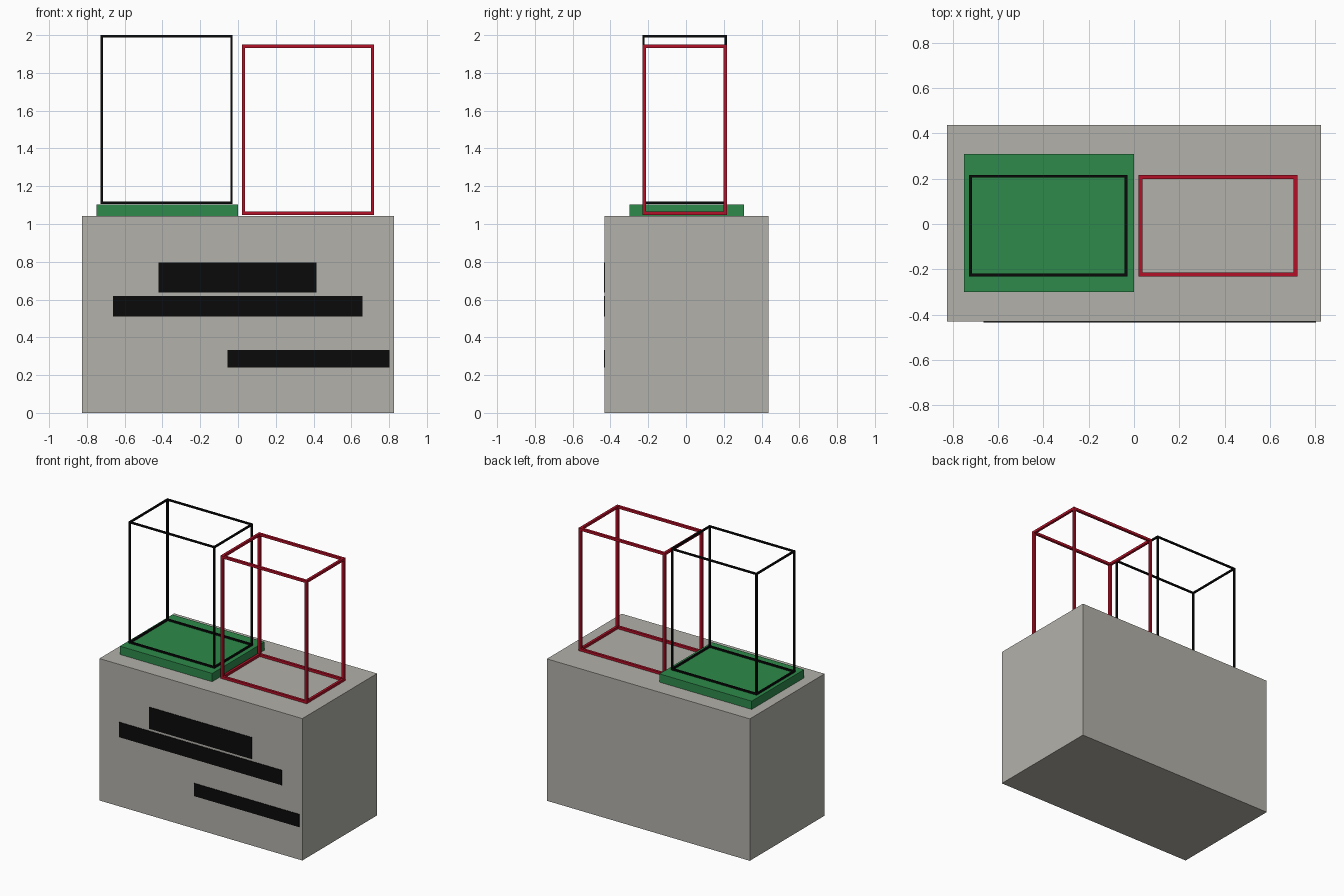
import bpy
import bmesh
from mathutils import Matrix, Vector

cube = bpy.data.objects.get("Cube")
if cube:
    bpy.data.objects.remove(cube, do_unlink=True)


def material(name, rgb):
    mat = bpy.data.materials.new(name)
    mat.use_nodes = True
    mat.diffuse_color = (*rgb, 1)
    bsdf = mat.node_tree.nodes["Principled BSDF"]
    bsdf.inputs["Base Color"].default_value = (*rgb, 1)
    bsdf.inputs["Roughness"].default_value = 0.8
    return mat


STONE = material("warm grey", (0.45, 0.44, 0.40))
GREEN = material("green", (0.027, 0.254, 0.070))
RED = material("crimson", (0.46, 0.005, 0.02))
BLACK = material("black", (0.003, 0.003, 0.003))


def add_box(bm, lo, hi):
    lo, hi = Vector(lo), Vector(hi)
    place = Matrix.Translation((lo + hi) / 2) @ Matrix.Diagonal((*(hi - lo), 1))
    bmesh.ops.create_cube(bm, size=1, matrix=place)


def build(name, boxes, mat):
    bm = bmesh.new()
    for lo, hi in boxes:
        add_box(bm, lo, hi)
    mesh = bpy.data.meshes.new(name)
    bm.to_mesh(mesh)
    bm.free()
    mesh.materials.append(mat)
    obj = bpy.data.objects.new(name, mesh)
    bpy.context.collection.objects.link(obj)
    return obj


def frame(name, lo, hi, t, mat):
    """Open box frame of square bars: four posts and two rings of rails."""
    (x0, y0, z0), (x1, y1, z1) = lo, hi
    bars = []
    for x in (x0, x1 - t):
        for y in (y0, y1 - t):
            bars.append(((x, y, z0), (x + t, y + t, z1)))
    for z in (z0, z1 - t):
        for y in (y0, y1 - t):
            bars.append(((x0 + t, y, z), (x1 - t, y + t, z + t)))
        for x in (x0, x1 - t):
            bars.append(((x, y0 + t, z), (x + t, y1 - t, z + t)))
    return build(name, bars, mat)


# Plinth and the raised slab on its right half
FRONT = -0.431
build("plinth", [((-0.825, FRONT, 0), (0.825, 0.437, 1.043))], STONE)
build("green_slab", [((-0.75, -0.30, 1.043), (0, 0.308, 1.104))], GREEN)

# Open frames standing on top
frame("black_frame", (-0.727, -0.231, 1.106), (-0.029, 0.217, 2.0), 0.012, BLACK)
frame("red_frame", (0.020, -0.231, 1.047), (0.721, 0.217, 1.95), 0.018, RED)

# Thin dark strips on the front face
strips = {
    "upper_strip": (-0.42, 0.415, 0.637, 0.796),
    "middle_strip": (-0.663, 0.66, 0.51, 0.62),
    "lower_strip": (-0.055, 0.802, 0.24, 0.334),
}
for name, (x0, x1, z0, z1) in strips.items():
    build(name, [((x0, FRONT - 0.004, z0), (x1, FRONT + 0.002, z1))], BLACK)
